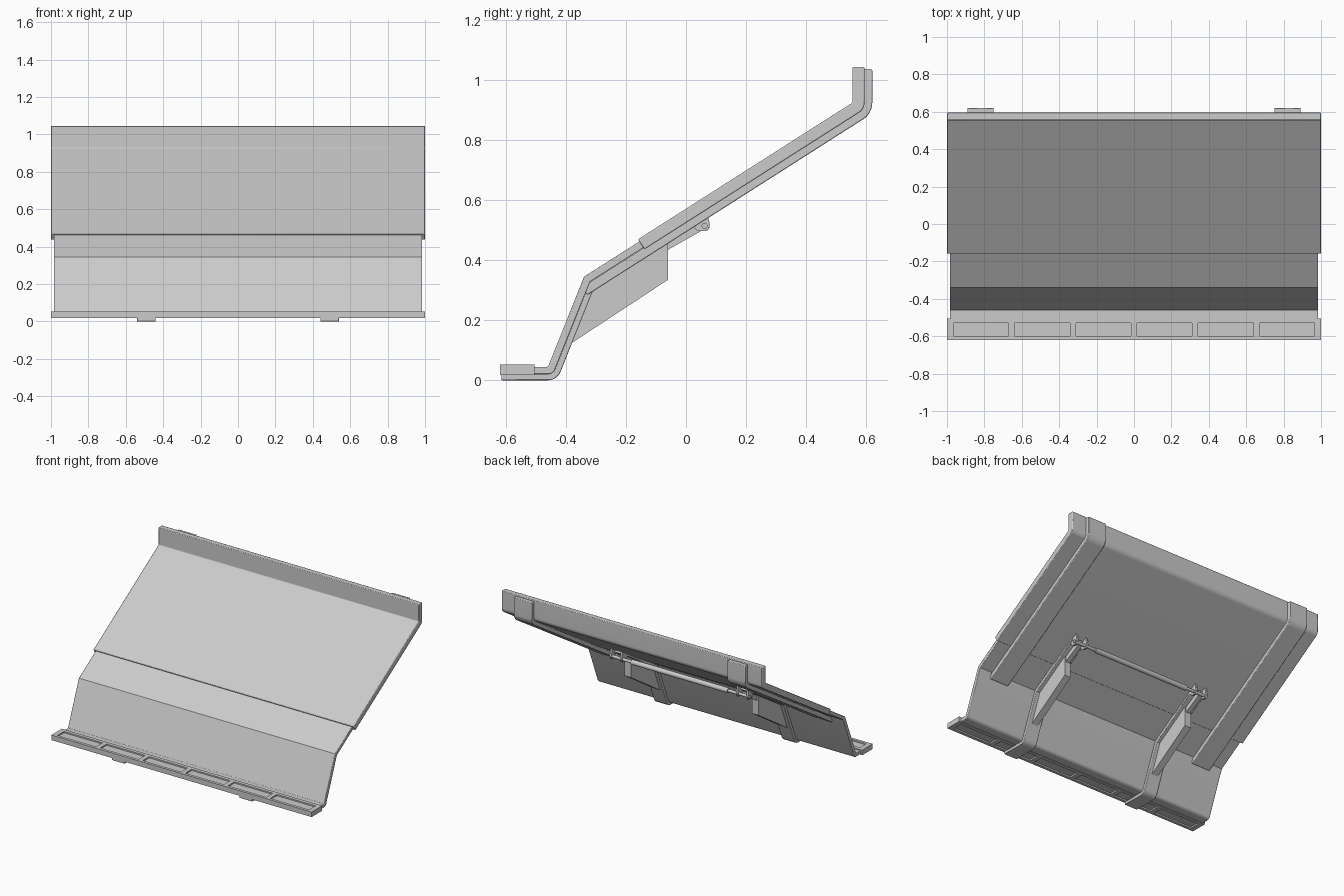
import bpy, bmesh, math
from mathutils import Vector

cube = bpy.data.objects.get("Cube")
if cube:
    bpy.data.objects.remove(cube)

GREY = (0.6, 0.6, 0.6, 1)
mat = bpy.data.materials.new("plain_grey")
mat.use_nodes = True
mat.diffuse_color = GREY
mat.node_tree.nodes["Principled BSDF"].inputs["Base Color"].default_value = GREY


def finish(name, bm, bevel=0.0):
    """Turn a bmesh into a named, shaded object."""
    bmesh.ops.recalc_face_normals(bm, faces=bm.faces)
    me = bpy.data.meshes.new(name)
    bm.to_mesh(me)
    bm.free()
    me.materials.append(mat)
    ob = bpy.data.objects.new(name, me)
    bpy.context.collection.objects.link(ob)
    if bevel:
        mod = ob.modifiers.new("soft_edges", 'BEVEL')
        mod.width, mod.segments = bevel, 2
        mod.limit_method, mod.angle_limit = 'ANGLE', math.radians(40)
    bpy.ops.object.select_all(action='DESELECT')
    ob.select_set(True)
    bpy.context.view_layer.objects.active = ob
    bpy.ops.object.shade_smooth_by_angle(angle=math.radians(35))
    return ob


def extrude(name, outline, x0, x1, bevel=0.0):
    """Extrude a side outline (y, z) from x0 to x1."""
    bm = bmesh.new()
    face = bm.faces.new([bm.verts.new((x0, y, z)) for y, z in outline])
    new = bmesh.ops.extrude_face_region(bm, geom=[face])["geom"]
    bmesh.ops.translate(bm, vec=(x1 - x0, 0, 0),
                        verts=[v for v in new if isinstance(v, bmesh.types.BMVert)])
    return finish(name, bm, bevel)


def offset(path, d):
    """Offset a side path to its underside, with round outer corners."""
    pts = [Vector(p) for p in path]
    dirs = [(b - a).normalized() for a, b in zip(pts, pts[1:])]
    norms = [Vector((t.y, -t.x)) for t in dirs]
    out = [pts[0] + norms[0] * d]
    for i in range(1, len(pts) - 1):
        n0, n1 = norms[i - 1], norms[i]
        left_turn = dirs[i - 1].x * dirs[i].y - dirs[i - 1].y * dirs[i].x > 0
        if left_turn and d > 0:
            out += [pts[i] + n0.lerp(n1, k / 6).normalized() * d for k in range(7)]
        else:
            mid = (n0 + n1).normalized()
            out.append(pts[i] + mid * (d / mid.dot(n0)))
    out.append(pts[-1] + norms[-1] * d)
    return out


def strip(name, path, d0, d1, x0, x1, bevel=0.0):
    """Bent sheet lying between two depths below a path."""
    return extrude(name, offset(path, d0) + offset(path, d1)[::-1], x0, x1, bevel)


def add_box(bm, x0, x1, y0, y1, z0, z1):
    made = bmesh.ops.create_cube(bm, size=1)["verts"]
    for v in made:
        v.co = ((x0 + x1) / 2 + v.co.x * (x1 - x0),
                (y0 + y1) / 2 + v.co.y * (y1 - y0),
                (z0 + z1) / 2 + v.co.z * (z1 - z0))


def rod(name, x0, x1, y, z, r):
    ring = [(y + r * math.cos(a * math.tau / 20), z + r * math.sin(a * math.tau / 20))
            for a in range(20)]
    return extrude(name, ring, x0, x1)


SLOPE = 0.637


def upper(y):
    return (y, 0.572 + SLOPE * y)


def lower(y):
    return (y, 0.562 + SLOPE * y)


# Main bent panels, the lower one sliding into the upper one
lip = 0.555
strip("upper_panel", [upper(-0.16), upper(lip), (lip, 1.045)], 0, 0.04, -1, 1, 0.004)
foot = [(-0.46, 0.045), lower(-0.34)]
strip("lower_panel", [(-0.53, 0.045)] + foot + [lower(-0.1)], 0, 0.025, -0.985, 0.985, 0.003)

# Front bar with a row of six recesses above and below
bm = bmesh.new()
add_box(bm, -0.99, 0.99, -0.61, -0.515, 0.028, 0.044)
for y0, y1 in ((-0.62, -0.60), (-0.53, -0.505)):
    add_box(bm, -1, 1, y0, y1, 0.018, 0.053)
pitch = 0.327
for i in range(7):
    x = (i - 3) * pitch
    add_box(bm, max(x - 0.016, -1), min(x + 0.016, 1), -0.6, -0.53, 0.018, 0.053)
for s in (-1, 1):
    add_box(bm, min(s, s * 0.975), max(s, s * 0.975), -0.6, -0.53, 0.018, 0.053)
finish("front_bar", bm)

gusset = [(-0.06, 0.47), (-0.06, 0.335), (-0.395, 0.115), (-0.34, 0.31)]
hinge_y, hinge_z = 0.062, 0.515
for s, side in ((1, "left"), (-1, "right")):
    # Long rail under the panels, wrapping up behind the lip
    strip(side + "_rail", [upper(-0.365), upper(lip), (lip, 1.037)], 0.035, 0.066,
          s * 0.75, s * 0.89, 0.004)
    # Strap running from the foot to the hinge
    strip(side + "_strap", [(-0.615, 0.045)] + foot + [lower(0.02)], 0.024, 0.045,
          s * 0.44, s * 0.54, 0.003)
    extrude(side + "_gusset", gusset, s * 0.465, s * 0.513)
    # Hinge arm and its pair of ears
    arm = [(-0.07, 0.465), (-0.06, 0.435), (0.06, 0.503), (0.06, 0.54)]
    extrude(side + "_hinge_arm", arm, s * 0.475, s * 0.505)
    for n, x in enumerate((0.445, 0.525)):
        ear = [(0.0, 0.53), (0.04, 0.498), (0.07, 0.497), (0.08, 0.515), (0.07, 0.57)]
        extrude(f"{side}_hinge_ear_{n + 1}", ear, s * (x - 0.007), s * (x + 0.007))
    rod(side + "_hinge_pin", s * 0.35, s * 0.54, hinge_y, hinge_z, 0.01)

# Cross rod between the hinges
rod("cross_rod", -0.37, 0.37, hinge_y, hinge_z, 0.017)
